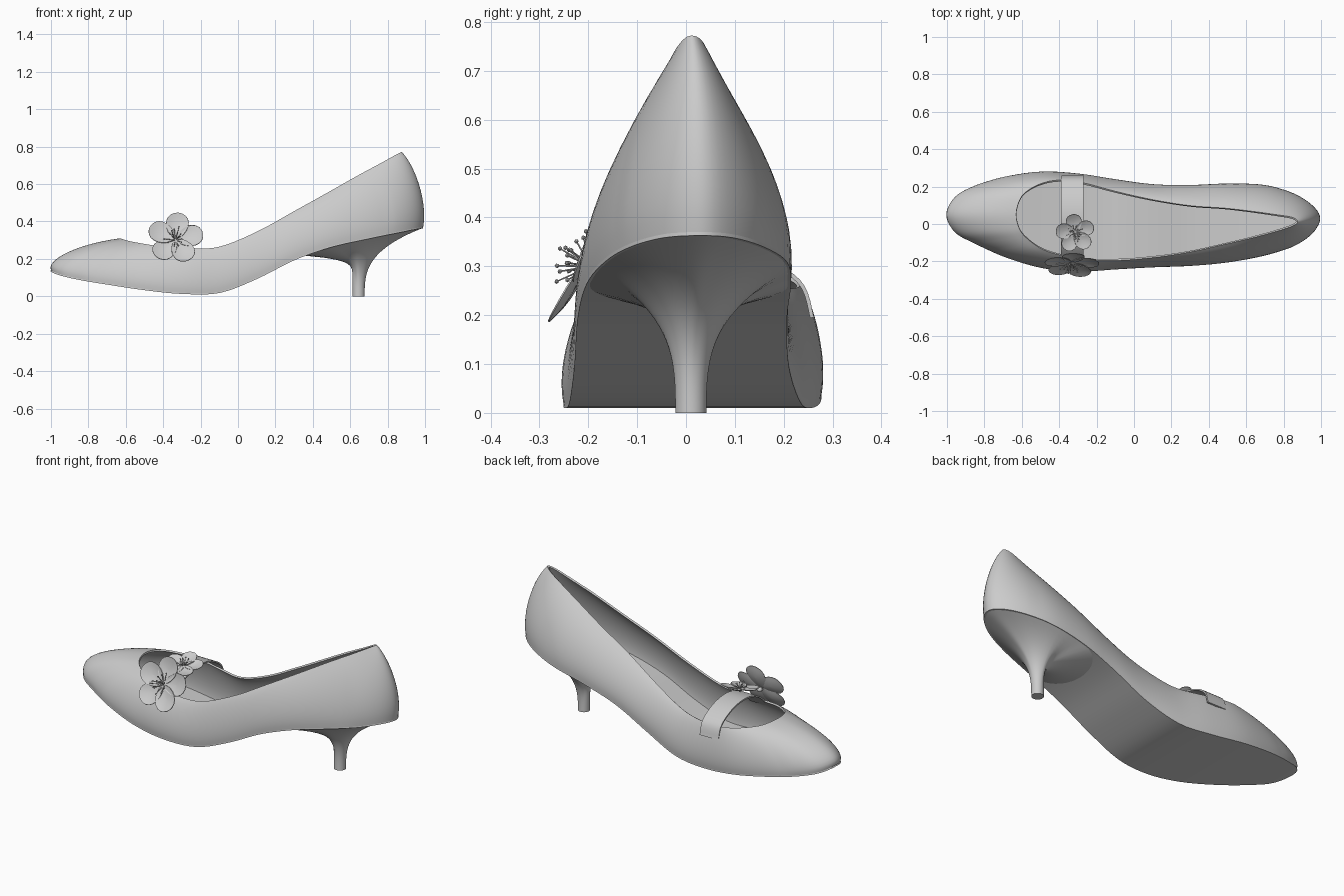
import bpy, bmesh, math, random
from mathutils import Vector, Matrix

random.seed(4)
default_cube = bpy.data.objects.get("Cube")
if default_cube:
    bpy.data.objects.remove(default_cube, do_unlink=True)

grey = bpy.data.materials.new("plain_grey")
grey.use_nodes = True
grey.diffuse_color = (0.6, 0.6, 0.6, 1)
grey.node_tree.nodes["Principled BSDF"].inputs["Base Color"].default_value = grey.diffuse_color


def finish(name, bm, thickness=0, offset=-1, angle=40):
    """Turn a bmesh into a smooth shaded object, optionally with a wall thickness."""
    mesh = bpy.data.meshes.new(name)
    bm.to_mesh(mesh)
    bm.free()
    mesh.materials.append(grey)
    obj = bpy.data.objects.new(name, mesh)
    bpy.context.collection.objects.link(obj)
    bpy.ops.object.select_all(action='DESELECT')
    obj.select_set(True)
    bpy.context.view_layer.objects.active = obj
    if thickness:
        wall = obj.modifiers.new("wall", 'SOLIDIFY')
        wall.thickness = thickness
        wall.offset = offset
        bpy.ops.object.modifier_apply(modifier=wall.name)
    bpy.ops.object.shade_smooth_by_angle(angle=math.radians(angle))


def loft(bm, rings, closed=True):
    """Skin a list of point rings with quads."""
    rows = [[bm.verts.new(p) for p in ring] for ring in rings]
    count = len(rows[0])
    for low, high in zip(rows, rows[1:]):
        for j in range(count if closed else count - 1):
            k = (j + 1) % count
            bm.faces.new((low[j], high[j], high[k], low[k]))
    return rows


def catmull(points, closed, steps):
    """Smooth curve through tuples of any length."""
    n, out = len(points), []
    for i in range(n if closed else n - 1):
        a, b, c, d = (points[(i + k) % n if closed else min(max(i + k, 0), n - 1)]
                      for k in (-1, 0, 1, 2))
        for s in range(steps):
            t = s / steps
            out.append(tuple(
                q + 0.5 * t * (r - p + t * (2*p - 5*q + 4*r - w + t * (3*(q - r) + w - p)))
                for p, q, r, w in zip(a, b, c, d)))
    return out if closed else out + [tuple(points[-1])]


# Stations from toe to heel: outline x, left y, right y, z, then the same for the opening
stations = [
    (-1, .05, .05, .14, -.63, .05, .05, .31),
    (-.955, .145, -.045, .12, -.615, .12, -.02, .305),
    (-.85, .205, -.105, .095, -.58, .17, -.07, .295),
    (-.7, .252, -.175, .07, -.5, .215, -.13, .28),
    (-.5, .28, -.235, .04, -.4, .235, -.165, .265),
    (-.3, .27, -.255, .02, -.27, .22, -.19, .255),
    (-.1, .24, -.243, .025, -.1, .175, -.195, .265),
    (.1, .214, -.232, .1, .1, .13, -.18, .345),
    (.3, .21, -.225, .2, .3, .098, -.15, .455),
    (.5, .218, -.207, .27, .48, .085, -.11, .555),
    (.7, .21, -.17, .315, .63, .068, -.075, .64),
    (.85, .165, -.12, .345, .76, .05, -.04, .71),
    (.95, .1, -.05, .365, .845, .036, -.012, .757),
    (.99, .03, .03, .37, .875, .012, .012, .772),
]
left = [(s[0], s[1], s[3], s[4], s[5], s[7]) for s in stations]
right = [(s[0], s[2], s[3], s[4], s[6], s[7]) for s in stations]
outline = catmull(left + right[-2:0:-1], True, 5)
total = len(outline)
half = total // 2


def centre(j):
    return (outline[j][1] + outline[-j % total][1]) / 2


def sole_point(j, inset=0.985):
    x, y, z = outline[j % total][:3]
    mid = centre(j % total)
    return Vector((x, mid + (y - mid) * inset, z))


# Upper: each column is a bulging curve from the sole edge to the opening
columns = []
for j in range(total):
    base, rim = sole_point(j), Vector(outline[j][3:])
    height = rim.z - base.z
    bulge = sole_point(j, 1.045)
    bulge.x *= 1.025 if abs(bulge.x) > 0.8 else 1
    bulge.z += height * 0.35
    shoulder = base.lerp(rim, 0.4)
    shoulder.z = base.z + height * 0.83
    column = []
    for i in range(15):
        t = i / 14
        u = 1 - t
        column.append(base*u**3 + bulge*3*u*u*t + shoulder*3*u*t*t + rim*t**3)
    columns.append(column)
bm = bmesh.new()
loft(bm, list(zip(*columns)))
finish("upper", bm, 0.01)

# Sole: strips across the outline, thick enough to form the insole as well
bm = bmesh.new()
edge = [bm.verts.new(sole_point(j)) for j in range(total)]
for j in range(half):
    strip = [edge[j], edge[j + 1], edge[-(j + 1) % total], edge[-j % total]]
    bm.faces.new(list(dict.fromkeys(strip)))
finish("sole", bm, 0.024, -0.4)

# Heel: seat outline with a rounded breast, tapering down to a small round tip
seat = [sole_point(j) for j in range(total) if outline[j][0] > 0.495]
front_y, back_y = seat[-1].y, seat[0].y
for i in range(1, 16):
    a = math.pi * i / 16
    x = seat[0].x - 0.14 * math.sin(a)
    y = (front_y + back_y) / 2 - (back_y - front_y) / 2 * math.cos(a)
    seat.append(Vector((x, y, seat[0].z - 0.35 * (seat[0].x - x))))
tip = Vector((.645, .01, 0))
rings = []
for i in range(21):
    t = i / 20
    ring = []
    for p in seat:
        out = Vector((p.x - tip.x, p.y - tip.y, 0)).normalized()
        power = 3 + 7 * max(0, -out.x) ** 2
        q = (tip + out * 0.032).lerp(p, t ** power)
        q.z = (p.z - 0.004) * t
        ring.append(q)
    rings.append(ring)
bm = bmesh.new()
rows = loft(bm, rings)
bm.faces.new(rows[0])
bm.faces.new(rows[-1][::-1])
bmesh.ops.recalc_face_normals(bm, faces=bm.faces)
finish("heel", bm)

# Strap over the instep
path = catmull([(.258, .195), (.23, .27), (.13, .325), (.01, .34),
                (-.1, .31), (-.175, .25), (-.2, .22)], False, 6)
bm = bmesh.new()
loft(bm, [[(x, y, z) for y, z in path] for x in (-.39, -.33, -.27)], closed=False)
finish("strap", bm, 0.008, 0)


def petal(bm, frame, length, width):
    """Cupped rounded petal growing from the flower centre along x."""
    rings = []
    for r in (0.02, 0.35, 0.7, 1):
        ring = []
        for k in range(20):
            a = math.tau * k / 20
            x = length * (0.54 + 0.5 * r * math.cos(a))
            y = width * r * math.sin(a) * (0.85 + 0.15 * math.cos(a))
            ring.append(frame @ Vector((x, y, 0.012 * r * r + 0.1 * x)))
        rings.append(ring)
    rows = loft(bm, rings)
    bm.faces.new(rows[0])


def flower(name, place, normal, size, spin):
    """Five petals with a spray of stamens."""
    turn = Vector(normal).to_track_quat('Z', 'Y').to_matrix().to_4x4()
    base = Matrix.Translation(place) @ turn @ Matrix.Scale(size, 4)
    bm = bmesh.new()
    for k in range(5):
        frame = base @ Matrix.Rotation(spin + math.tau * k / 5, 4, 'Z')
        petal(bm, frame @ Matrix.Translation((0, 0, 0.004 * (k % 2))), 0.145, 0.07)
    finish(name + "_petals", bm, 0.003, 0)
    bm = bmesh.new()
    for k in range(15):
        lean = Matrix.Rotation(math.tau * k / 15, 4, 'Z') @ Matrix.Rotation(
            random.uniform(0.2, 1.1), 4, 'Y')
        reach = random.uniform(0.055, 0.08)
        bmesh.ops.create_cone(bm, segments=6, radius1=0.0022, radius2=0.0015, depth=reach,
                              matrix=base @ lean @ Matrix.Translation((0, 0, reach / 2)))
        bmesh.ops.create_icosphere(bm, subdivisions=1, radius=0.005,
                                   matrix=base @ lean @ Matrix.Translation((0, 0, reach)))
    bmesh.ops.create_uvsphere(bm, u_segments=12, v_segments=8, radius=0.014, matrix=base)
    finish(name + "_stamens", bm)


flower("side_flower", (-.335, -.195, .3), (0, -.9, .42), 1, 1.45)
flower("top_flower", (-.315, -.045, .35), (.05, -.25, .97), 0.7, 1.5)
